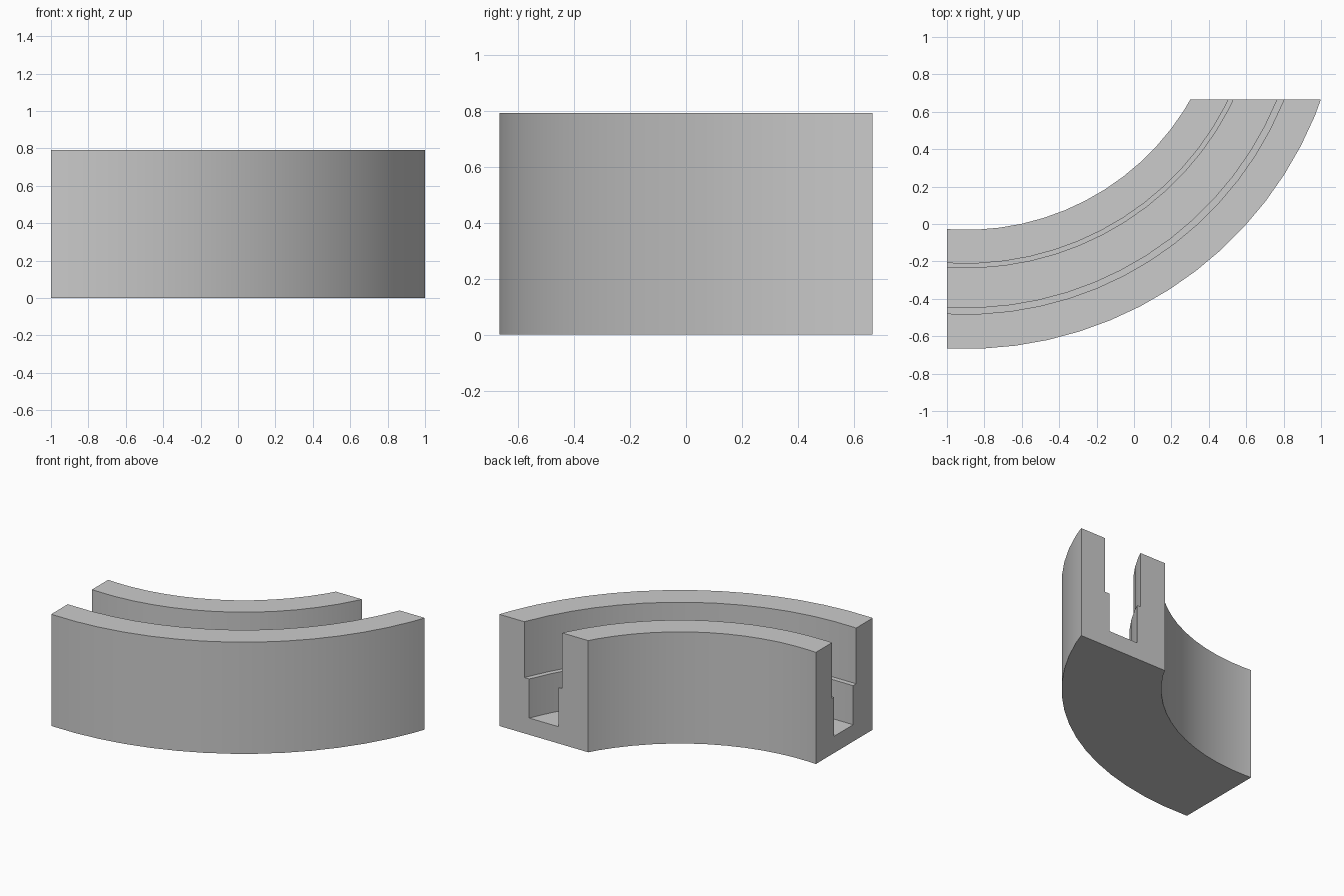
import bpy
import bmesh
import math

cube = bpy.data.objects.get("Cube")
if cube:
    bpy.data.objects.remove(cube, do_unlink=True)

# Plain grey material
grey = bpy.data.materials.new("plain grey")
grey.use_nodes = True
colour = (0.6, 0.6, 0.6, 1.0)
grey.diffuse_color = colour
grey.node_tree.nodes["Principled BSDF"].inputs["Base Color"].default_value = colour

# Stepped channel cross-section: distance from the bend centre, height
HEIGHT, LEDGE, FLOOR = 0.792, 0.396, 0.119
section = [
    (1.38, 0), (2.016, 0), (2.016, HEIGHT), (1.83, HEIGHT),
    (1.83, LEDGE), (1.795, LEDGE), (1.795, FLOOR), (1.585, FLOOR),
    (1.585, LEDGE), (1.56, LEDGE), (1.56, HEIGHT), (1.38, HEIGHT),
]
CX, CY = -0.8975, 1.35
STEP = math.radians(5)
stretch = 1 / math.cos(STEP / 2)

# Sweep the section around the bend
bm = bmesh.new()
rings = []
for i in range(-2, 17):
    a = (i + 0.5) * STEP
    rings.append([bm.verts.new((CX + r * stretch * math.sin(a),
                                CY - r * stretch * math.cos(a), z))
                  for r, z in section])
n = len(section)
for a, b in zip(rings, rings[1:]):
    for k in range(n):
        j = (k + 1) % n
        bm.faces.new((a[k], b[k], b[j], a[j]))
bm.faces.new(rings[0])
bm.faces.new(rings[-1])
bmesh.ops.recalc_face_normals(bm, faces=bm.faces)

# Trim both ends square to the axes and cap them
for point, normal in (((-1, 0, 0), (-1, 0, 0)), ((0, 0.666, 0), (0, 1, 0))):
    cut = bmesh.ops.bisect_plane(bm, geom=bm.verts[:] + bm.edges[:] + bm.faces[:],
                                 plane_co=point, plane_no=normal, clear_outer=True)
    rim = [e for e in cut["geom_cut"] if isinstance(e, bmesh.types.BMEdge)]
    bmesh.ops.contextual_create(bm, geom=rim)
bmesh.ops.recalc_face_normals(bm, faces=bm.faces)

mesh = bpy.data.meshes.new("curved_channel")
bm.to_mesh(mesh)
bm.free()
mesh.materials.append(grey)
channel = bpy.data.objects.new("curved_channel", mesh)
bpy.context.collection.objects.link(channel)

# Smooth the bend, keep corners crisp
bpy.ops.object.select_all(action="DESELECT")
channel.select_set(True)
bpy.context.view_layer.objects.active = channel
bpy.ops.object.shade_smooth_by_angle(angle=math.radians(30))
